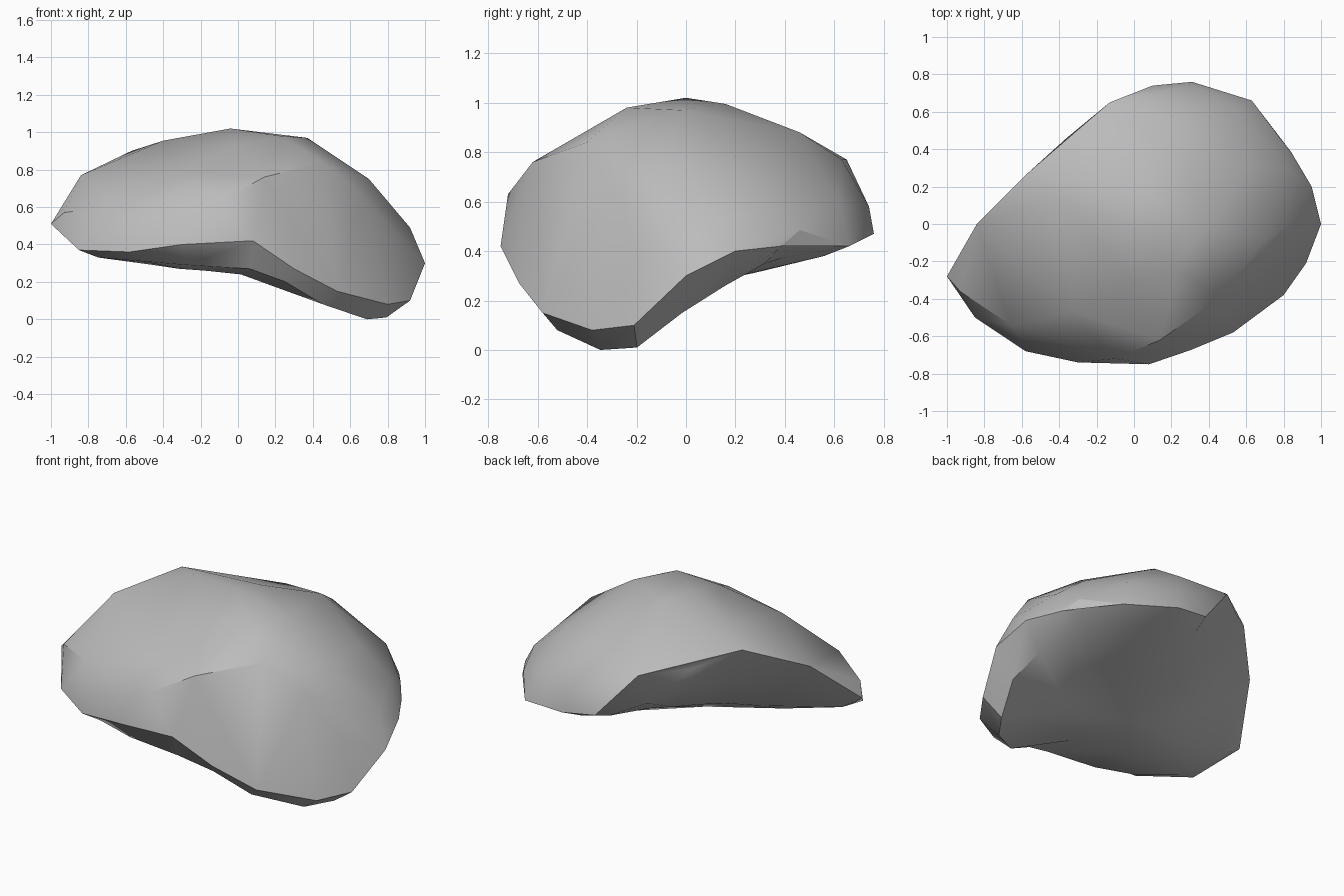
import bpy
import bmesh
import math
from mathutils import Vector

default_cube = bpy.data.objects.get("Cube")
if default_cube:
    bpy.data.objects.remove(default_cube, do_unlink=True)


def make_material(name, colour):
    material = bpy.data.materials.new(name)
    material.use_nodes = True
    material.diffuse_color = colour
    shader = material.node_tree.nodes["Principled BSDF"]
    shader.inputs["Base Color"].default_value = colour
    shader.inputs["Roughness"].default_value = 0.9
    return material


# Widest outline of the boulder, counter-clockwise: x, y, z,
# then the height of the underside near the rim and halfway in
OUTLINE = [
    (1, 0, .3, .15, .2),
    (.95, .2, .4, .26, .25),
    (.84, .385, .42, .35, .28),
    (.78, .46, .485, .37, .29),
    (.63, .66, .42, .38, .31),
    (.31, .76, .47, .42, .36),
    (.1, .74, .5, .46, .4),
    (-.13, .65, .77, .56, .42),
    (-.36, .46, .8, .65, .43),
    (-.57, .27, .9, .7, .43),
    (-.84, 0, .77, .63, .4),
    (-1, -.28, .51, .43, .35),
    (-.85, -.5, .37, .33, .29),
    (-.58, -.68, .36, .31, .27),
    (-.3, -.74, .4, .29, .26),
    (.08, -.75, .42, .27, .24),
    (.3, -.675, .27, .2, .2),
    (.53, -.58, .15, .08, .18),
    (.8, -.38, .08, 0, .14),
    (.92, -.21, .1, .01, .15),
]

# Corners of the chipped upper side
CREST = [(-.04, 0, 1.02), (.23, -.24, .98), (.37, -.02, .97),
         (.05, .16, .995), (-.4, .13, .955), (0, -.31, .93)]
FRONT_RIDGE = [(.45, -.4, .84), (.14, -.62, .76), (-.1, -.72, .63),
               (-.57, -.665, .46), (-.32, -.47, .78), (-.66, -.54, .61),
               (-.93, -.36, .57)]
SIDE_SHOULDER = [(.7, -.08, .75), (.92, .05, .49), (.66, -.3, .66),
                 (.84, -.2, .4), (.62, .3, .73), (.82, .3, .57)]
BACK_SHOULDER = [(.24, .46, .88), (.2, .63, .77), (.57, .62, .6), (.3, .74, .58)]

BELLY = Vector((-.05, -.12, .265))
RIM_REACH = .87
HALF_REACH = .5


def underside_ring(bm, reach, column):
    """Ring of the underside, drawn in from the outline to the belly."""
    ring = []
    for row in OUTLINE:
        point = BELLY.lerp(Vector(row[:3]), reach)
        point.z = row[column]
        ring.append(bm.verts.new(point))
    return ring


def bridge(bm, outer, inner):
    count = len(outer)
    for i in range(count):
        j = (i + 1) % count
        bm.faces.new((outer[j], outer[i], inner[i], inner[j]))


def close_with_fan(bm, ring, tip):
    centre = bm.verts.new(tip)
    for i, vert in enumerate(ring):
        bm.faces.new((ring[(i + 1) % len(ring)], vert, centre))


# Upper side: the faceted skin stretched over the corners and the outline
bm = bmesh.new()
outline = [bm.verts.new(row[:3]) for row in OUTLINE]
for corner in CREST + FRONT_RIDGE + SIDE_SHOULDER + BACK_SHOULDER:
    bm.verts.new(corner)
bmesh.ops.convex_hull(bm, input=bm.verts[:])
bmesh.ops.recalc_face_normals(bm, faces=bm.faces[:])
bm.normal_update()
downward = [face for face in bm.faces if face.normal.z < 0]
bmesh.ops.delete(bm, geom=downward, context="FACES_ONLY")
loose_edges = [edge for edge in bm.edges if not edge.link_faces]
bmesh.ops.delete(bm, geom=loose_edges, context="EDGES")
buried = [vert for vert in bm.verts
          if not vert.link_faces and vert not in outline]
bmesh.ops.delete(bm, geom=buried, context="VERTS")

# Underside: a wall that falls in from the outline to a low belly
rim = underside_ring(bm, RIM_REACH, 3)
halfway = underside_ring(bm, HALF_REACH, 4)
bridge(bm, outline, rim)
bridge(bm, rim, halfway)
close_with_fan(bm, halfway, BELLY)
bmesh.ops.recalc_face_normals(bm, faces=bm.faces[:])

mesh = bpy.data.meshes.new("boulder")
bm.to_mesh(mesh)
bm.free()
mesh.materials.append(make_material("stone grey", (.5, .5, .5, 1)))
boulder = bpy.data.objects.new("boulder", mesh)
bpy.context.collection.objects.link(boulder)

# Softly shaded stone with crisp breaks at its sharpest edges
bpy.ops.object.select_all(action="DESELECT")
boulder.select_set(True)
bpy.context.view_layer.objects.active = boulder
bpy.ops.object.shade_smooth_by_angle(angle=math.radians(38))
